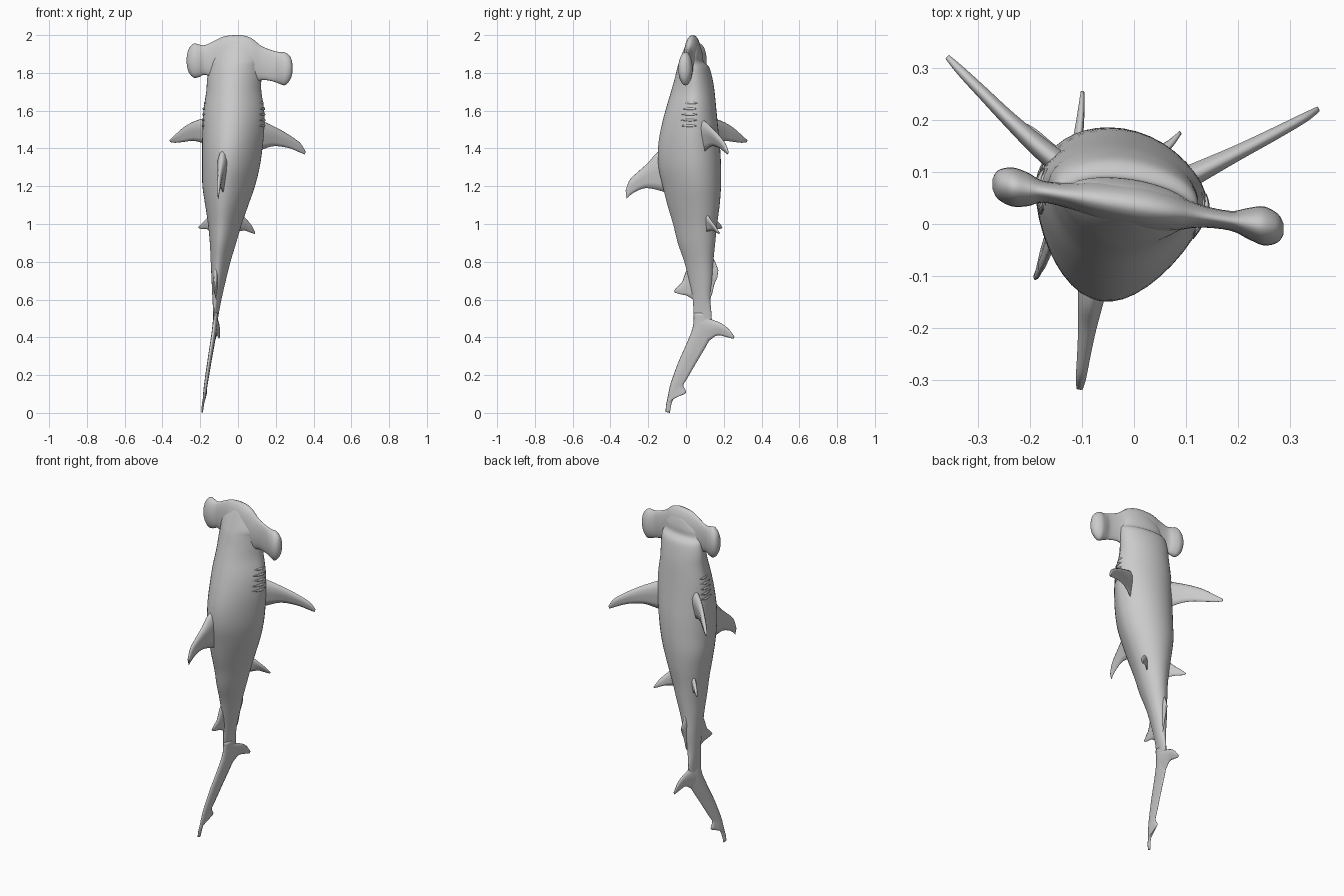
import bpy, bmesh, math
from mathutils import Vector as V

ROLL = math.radians(-8.8)   # the body is rolled slightly about its long axis


def spline(rows, k):
    """Catmull-Rom interpolation of rows of numbers or vectors."""
    out = []
    n = len(rows)
    for i in range(n - 1):
        a, b, c, d = (rows[max(i - 1, 0)], rows[i], rows[i + 1], rows[min(i + 2, n - 1)])
        for s in range(k):
            t = s / k
            out.append([q + 0.5 * t * ((r - p) + t * ((2 * p - 5 * q + 4 * r - w) + t * (3 * (q - r) + w - p)))
                        for p, q, r, w in zip(a, b, c, d)])
    out.append(list(rows[-1]))
    return out


def loft(name, rings):
    """Skin closed rings of points into a smooth capped solid."""
    bm = bmesh.new()
    vs = [[bm.verts.new(p) for p in ring] for ring in rings]
    n = len(vs[0])
    for a, b in zip(vs, vs[1:]):
        for i in range(n):
            j = (i + 1) % n
            bm.faces.new((a[i], a[j], b[j], b[i]))
    bm.faces.new(vs[0])
    bm.faces.new(vs[-1])
    bmesh.ops.recalc_face_normals(bm, faces=bm.faces)
    me = bpy.data.meshes.new(name)
    bm.to_mesh(me)
    bm.free()
    for p in me.polygons:
        p.use_smooth = True
    ob = bpy.data.objects.new(name, me)
    bpy.context.collection.objects.link(ob)
    return ob


def fin(name, sections, k=4):
    """Sections run root to tip: (leading point, trailing point, thickness)."""
    span = (V(sections[-1][0]) + V(sections[-1][1])) - (V(sections[0][0]) + V(sections[0][1]))
    normal = (V(sections[0][1]) - V(sections[0][0])).cross(span).normalized()
    prof = [(0, 0), (.06, .55), (.25, 1), (.5, .85), (.8, .4), (1, .08)]
    outline = prof + [(c, -h) for c, h in reversed(prof[1:])]
    rows = spline([[V(a), V(b), t] for a, b, t in sections], k)
    loft(name, [[a + (b - a) * c + normal * (h * t / 2) for c, h in outline] for a, b, t in rows])


def median(rows, x_of):
    """Turn (y, z, y, z, thickness) rows into sections lying in a median plane."""
    return [((x_of(a, b), a, b), (x_of(c, d), c, d), t) for a, b, c, d, t in rows]


# Body: z, left x, right x, back y, belly y
BODY = [
    (1.985, -.05, .04, .02, .045), (1.95, -.09, .08, .0, .07), (1.90, -.13, .11, -.02, .085),
    (1.86, -.145, .12, -.035, .09), (1.83, -.155, .125, -.045, .12), (1.77, -.165, .125, -.06, .138),
    (1.7, -.17, .125, -.08, .15), (1.6, -.185, .14, -.11, .16), (1.5, -.19, .14, -.135, .17),
    (1.4, -.192, .13, -.15, .18), (1.3, -.192, .115, -.147, .185), (1.2, -.19, .09, -.125, .185),
    (1.1, -.175, .055, -.1, .178), (1.0, -.16, .02, -.07, .165), (.9, -.15, -.01, -.045, .155),
    (.8, -.145, -.04, -.01, .145), (.7, -.14, -.065, .015, .14), (.6, -.135, -.088, .035, .13),
    (.5, -.129, -.107, .04, .135), (.42, -.131, -.117, .045, .11)]


def body_point(row, t, grow=0.0):
    z, xl, xr, yd, yb = row
    w, h = (xr - xl) / 2 + grow, yb - yd
    cy = yb - .4 * h
    c, s = math.cos(t), math.sin(t)
    u = w * s * (1 - .2 * max(c, 0))
    v = -c * (.6 * h if c > 0 else .4 * h)
    return V(((xl + xr) / 2 + u * math.cos(ROLL) - v * math.sin(ROLL),
              cy + u * math.sin(ROLL) + v * math.cos(ROLL), z))


body_rows = spline(BODY, 4)
loft("body", [[body_point(r, 2 * math.pi * i / 40) for i in range(40)] for r in body_rows])

# Hammer head: x, top z, bottom z, thickness
HEAD = [
    (-.272, 1.88, 1.85, .02), (-.262, 1.925, 1.805, .055), (-.235, 1.955, 1.775, .075),
    (-.205, 1.95, 1.778, .065), (-.175, 1.947, 1.79, .042), (-.125, 1.97, 1.77, .05),
    (-.07, 1.994, 1.75, .075), (.01, 2.0, 1.74, .09), (.07, 1.984, 1.74, .075),
    (.125, 1.942, 1.762, .045), (.185, 1.918, 1.755, .038), (.22, 1.91, 1.742, .06),
    (.25, 1.908, 1.735, .075), (.277, 1.885, 1.765, .055), (.288, 1.85, 1.80, .02)]
rings = []
for x, top, bot, th in spline(HEAD, 4):
    ring = []
    for i in range(24):
        a = 2 * math.pi * i / 24
        ring.append(V((x, .035 - .155 * x + th / 2 * math.sin(a),
                       (top + bot) / 2 + (top - bot) / 2 * math.cos(a))))
    rings.append(ring)
loft("hammer_head", rings)

# Gill slits: thin raised folds on both flanks
for side in (1, -1):
    for g in range(5):
        z = 1.64 - .03 * g
        row = min(body_rows, key=lambda r: abs(r[0] - z))
        path = [body_point([z] + row[1:], side * math.radians(72 + 5 * j), .001) for j in range(8)]
        tube = []
        for j, p in enumerate(path):
            out = V((p.x + .03, p.y - .03, 0)).normalized()
            r = .0045 * math.sin(math.pi * (j + .5) / 8)
            tube.append([p + out * r * math.cos(a) + V((0, 0, 1.6 * r * math.sin(a)))
                         for a in [math.pi * i / 3 for i in range(6)]])
        loft("gill_fold", tube)

# Pectoral fins
fin("pectoral_fin_right", [
    ((.07, .07, 1.57), (.07, .08, 1.37), .05), ((.13, .10, 1.545), (.13, .11, 1.395), .04),
    ((.2, .135, 1.512), (.19, .14, 1.412), .03), ((.27, .172, 1.472), (.265, .175, 1.403), .024),
    ((.33, .205, 1.428), (.325, .205, 1.38), .018), ((.356, .222, 1.385), (.352, .22, 1.368), .01)])
fin("pectoral_fin_left", [
    ((-.11, .09, 1.575), (-.11, .09, 1.38), .05), ((-.18, .145, 1.56), (-.18, .15, 1.425), .04),
    ((-.24, .2, 1.54), (-.235, .2, 1.44), .03), ((-.29, .25, 1.51), (-.285, .25, 1.435), .024),
    ((-.335, .295, 1.47), (-.33, .295, 1.43), .018), ((-.36, .322, 1.445), (-.357, .32, 1.433), .01)])

# Pelvic fins
fin("pelvic_fin_right", [
    ((.0, .1, 1.07), (.0, .11, .96), .025), ((.04, .125, 1.03), (.035, .14, .965), .02),
    ((.07, .15, .995), (.065, .16, .955), .014), ((.09, .177, .955), (.088, .175, .947), .007)])
fin("pelvic_fin_left", [
    ((-.13, .12, 1.07), (-.13, .12, .96), .025), ((-.165, .15, 1.03), (-.165, .15, .973), .02),
    ((-.19, .175, 1.005), (-.19, .175, .973), .014), ((-.208, .19, .985), (-.205, .19, .977), .007)])

# Dorsal fins and anal fin
fin("dorsal_fin", median([
    (-.06, 1.43, -.06, 1.15, .07), (-.15, 1.38, -.14, 1.177, .05), (-.2, 1.325, -.21, 1.19, .035),
    (-.25, 1.28, -.26, 1.175, .026), (-.297, 1.235, -.292, 1.155, .02), (-.319, 1.18, -.315, 1.133, .012)],
    lambda y, z: -.08 + .125 * (y + .12)))
fin("second_dorsal_fin", median([
    (.05, .82, .05, .59, .03), (.005, .76, .03, .605, .022), (-.02, .695, .0, .622, .016),
    (-.045, .668, -.03, .628, .012), (-.063, .648, -.06, .637, .007)],
    lambda y, z: -.115 + .12 * (y - .04)))
fin("anal_fin", median([
    (.09, .88, .09, .6, .03), (.14, .825, .13, .61, .022), (.16, .785, .15, .68, .014),
    (.171, .755, .165, .715, .008)], lambda y, z: -.1 + .155 * (y - .1)))


# Tail fin: long upper lobe and short lower lobe in one tilted plane
def tail_x(y, z):
    return -.117 + .156 * (y - .085) + .088 * (z - .5)


fin("tail_upper_lobe", median([
    (.042, .53, .13, .53, .024), (.035, .45, .145, .44, .024), (.0, .36, .113, .365, .022),
    (-.04, .27, .06, .275, .02), (-.08, .16, .008, .185, .018), (-.094, .1, -.014, .145, .016),
    (-.1, .07, .0, .105, .014), (-.106, .04, -.065, .075, .012), (-.108, .006, -.086, .0, .008)], tail_x))
fin("tail_lower_lobe", median([
    (.07, .53, .05, .33, .024), (.13, .498, .12, .38, .022), (.18, .477, .165, .41, .018),
    (.22, .45, .21, .403, .013), (.256, .405, .25, .392, .007)], tail_x))
